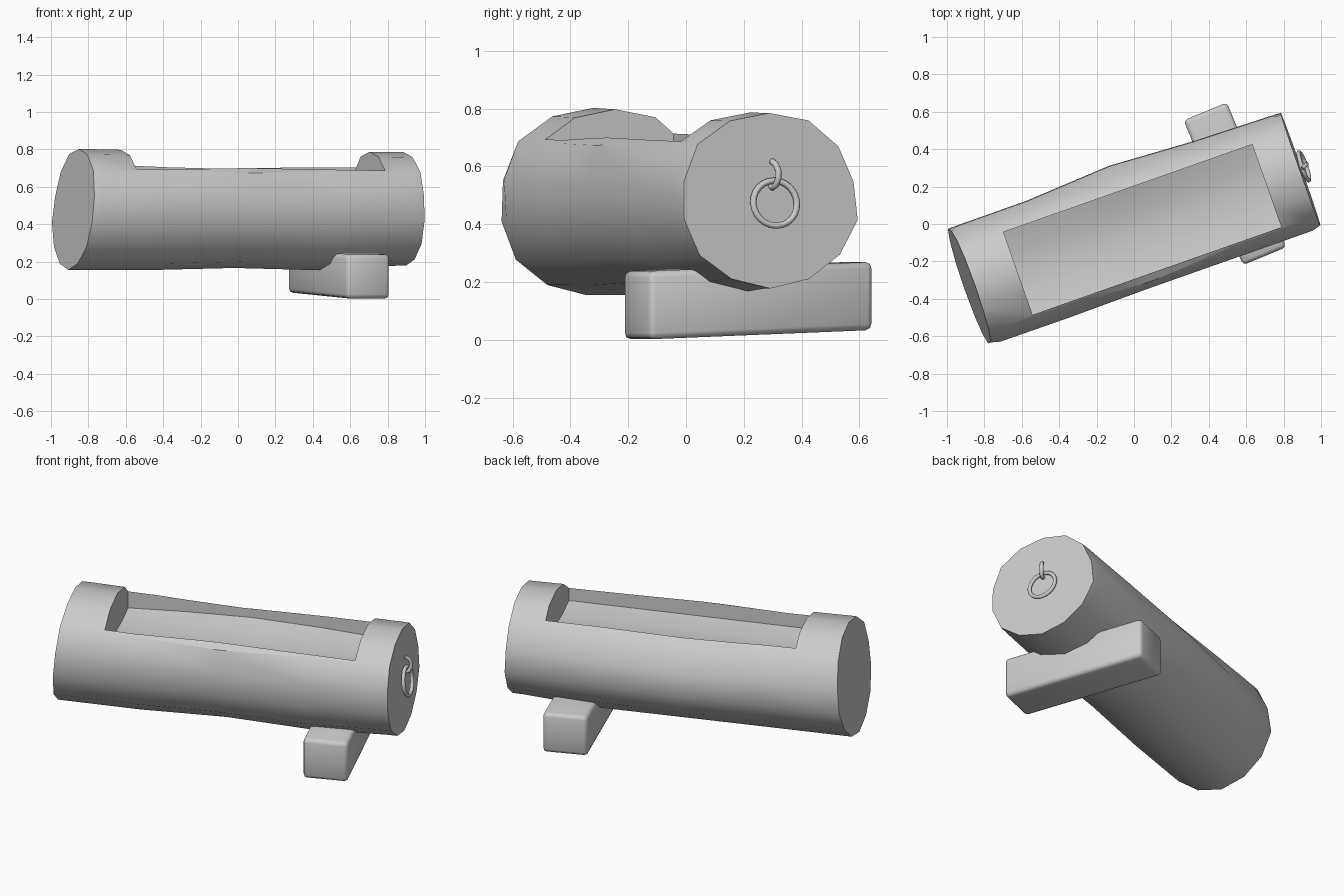
import bpy, bmesh, math
from mathutils import Matrix, Vector

if "Cube" in bpy.data.objects:
    bpy.data.objects.remove(bpy.data.objects["Cube"])

grey = bpy.data.materials.new("plain grey")
grey.diffuse_color = (0.6, 0.6, 0.6, 1)
grey.use_nodes = True
grey.node_tree.nodes["Principled BSDF"].inputs["Base Color"].default_value = grey.diffuse_color

# Log frame: local x along the log, local y across it, z up
LOG = Matrix.Translation((0.005, -0.0225, 0)) @ Matrix.Rotation(math.radians(19.4), 4, 'Z')


def smooth(ob, angle):
    bpy.ops.object.select_all(action='DESELECT')
    ob.select_set(True)
    bpy.context.view_layer.objects.active = ob
    bpy.ops.object.shade_smooth_by_angle(angle=math.radians(angle))


def finish(name, bm, angle=35):
    bmesh.ops.recalc_face_normals(bm, faces=bm.faces[:])
    me = bpy.data.meshes.new(name)
    bm.to_mesh(me)
    bm.free()
    ob = bpy.data.objects.new(name, me)
    bpy.context.collection.objects.link(ob)
    me.materials.append(grey)
    smooth(ob, angle)
    return ob


def loft(rings, closed=False):
    """Skin a list of equal point rings, capped or closed into a loop."""
    bm = bmesh.new()
    vs = [[bm.verts.new(p) for p in r] for r in rings]
    n = len(vs[0])
    pairs = list(zip(vs, vs[1:])) + ([(vs[-1], vs[0])] if closed else [])
    for a, b in pairs:
        for i in range(n):
            bm.faces.new((a[i], a[(i + 1) % n], b[(i + 1) % n], b[i]))
    if not closed:
        bm.faces.new(vs[0][::-1])
        bm.faces.new(vs[-1])
    return bm


# Log body: position, side bulge, top shift, centre height, half width, half height, slant, dent
stations = [(-0.938, 0.0, 0.0, 0.48, 0.333, 0.322, 0.03, 0.965),
            (-0.885, 0.0, 0.0, 0.48, 0.335, 0.322, 0.02, 1.0),
            (-0.50, 0.0, 0.0, 0.476, 0.336, 0.318, 0.0, 1.0),
            (-0.02, 0.018, -0.016, 0.476, 0.348, 0.307, 0.0, 1.0),
            (0.45, 0.005, -0.005, 0.474, 0.335, 0.317, 0.0, 1.0),
            (0.89, 0.0, 0.0, 0.483, 0.330, 0.302, 0.0, 1.0),
            (0.94, 0.0, 0.0, 0.483, 0.327, 0.302, -0.006, 0.965)]
wobble = [1.0, 0.99, 1.015, 1.0, 1.01, 1.03, 1.02, 0.985, 1.01, 1.0, 1.01, 1.0, 1.0, 1.01]
rings = []
for t, bulge, top, cz, rs, rz, slant, dent in stations:
    ring = []
    for i, w in enumerate(wobble):
        a = 2 * math.pi * (i + 0.5) / len(wobble)
        s = top if math.sin(a) > 0.5 else bulge
        w *= dent if i in (0, 6) else 1
        ring.append(LOG @ Vector((t + slant * math.sin(a), s + rs * w * math.cos(a),
                                  cz + rz * w * math.sin(a))))
    rings.append(ring)
log = finish("log_trough", loft(rings))

# Hollow: sagging floor, with the back wall sloping more in the middle
sections = []
for t, k in ((-0.67, 0), (-0.35, 0.6), (0.03, 1), (0.42, 0.6), (0.74, 0)):
    profile = [(-0.255, 1.0), (-0.255, 0.612), (-0.14, 0.59), (-0.02, 0.585),
               (0.10, 0.592 + 0.012 * k), (0.214, 0.615 + 0.03 * k), (0.214, 1.0)]
    sections.append([LOG @ Vector((t, s, z)) for s, z in profile])
cutter = finish("hollow_cutter", loft(sections))
cutter.hide_render = True
mod = log.modifiers.new("hollow", 'BOOLEAN')
mod.object = cutter
mod.operation = 'DIFFERENCE'
mod.solver = 'EXACT'
bpy.context.view_layer.objects.active = log
bpy.ops.object.modifier_apply(modifier=mod.name)
bpy.data.objects.remove(cutter)
smooth(log, 35)

# Support beam lying across under the right end
front, back = Vector((0.698, -0.172, 0.12)), Vector((0.381, 0.602, 0.152))
d = back - front
side = Vector((d.y, -d.x, 0)).normalized() * 0.125
up = Vector((0, 0, 0.118))
beam_bm = loft([[c - side - up, c + side - up, c + side + up, c - side + up]
                for c in (front, back)])
bmesh.ops.bevel(beam_bm, geom=beam_bm.edges[:], offset=0.022, segments=2,
                profile=0.5, affect='EDGES')
finish("support_beam", beam_bm, 50)


# Round bar swept along a path in the log frame
def tube(name, path, radius, closed=False, sides=10):
    pts = [Vector(p) for p in path]
    n = len(pts)
    out = []
    ref = Vector((1, 0, 0)) if closed else Vector((0, 1, 0))
    for i in range(n):
        nxt = pts[(i + 1) % n] if closed else pts[min(i + 1, n - 1)]
        prv = pts[i - 1] if closed else pts[max(i - 1, 0)]
        tan = (nxt - prv).normalized()
        u = (ref - tan * ref.dot(tan)).normalized()
        v = tan.cross(u)
        out.append([LOG @ (pts[i] + radius * (u * math.cos(b) + v * math.sin(b)))
                    for b in (2 * math.pi * k / sides for k in range(sides))])
    return finish(name, loft(out, closed), 50)


# Hanging ring and the hook holding it on the right end
tube("hanging_ring", [(0.962 - 0.012 * math.sin(a), 0.012 + 0.08 * math.cos(a),
                       0.473 + 0.078 * math.sin(a))
                      for a in (2 * math.pi * k / 24 for k in range(24))], 0.011, True)
tube("ring_hook", [(0.92, 0.005, 0.535), (0.95, 0.007, 0.528), (0.97, 0.012, 0.535),
                   (0.98, 0.018, 0.56), (0.978, 0.018, 0.587), (0.968, 0.012, 0.607),
                   (0.95, 0.004, 0.618)], 0.011)
